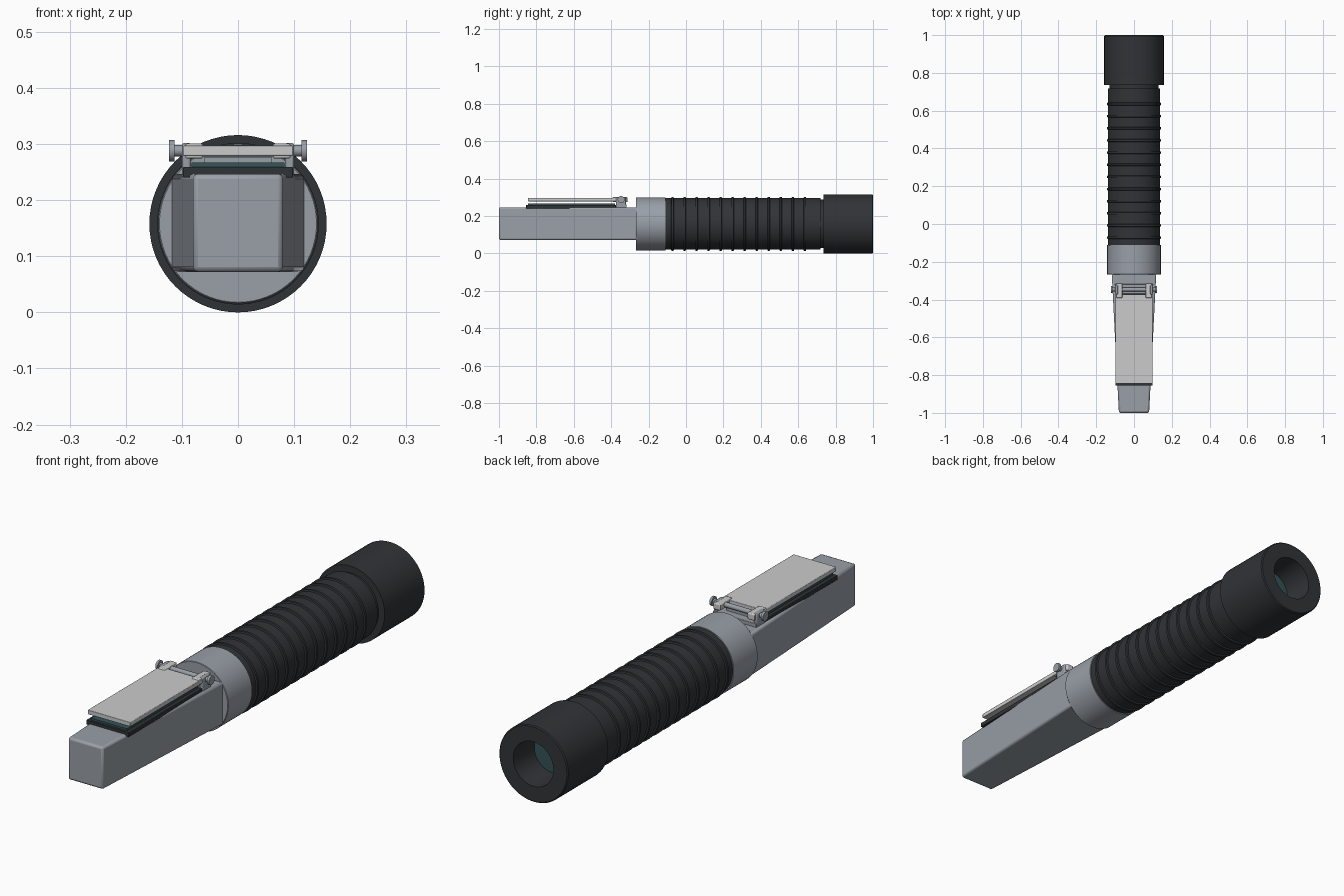
import bpy, bmesh, math
from mathutils import Vector

if "Cube" in bpy.data.objects:
    bpy.data.objects.remove(bpy.data.objects["Cube"])

ZC = 0.158  # height of the tube axis


def material(name, rgb):
    m = bpy.data.materials.new(name)
    m.diffuse_color = (*rgb, 1)
    m.use_nodes = True
    m.node_tree.nodes["Principled BSDF"].inputs["Base Color"].default_value = m.diffuse_color
    return m


RUBBER = material("black_rubber", (0.03, 0.033, 0.037))
STEEL = material("grey_metal", (0.32, 0.35, 0.39))
GLASS = material("teal_glass", (0.035, 0.09, 0.10))
COVER = material("white_plastic", (0.72, 0.73, 0.74))


def finish(name, bm, mat, bevel=0):
    bmesh.ops.recalc_face_normals(bm, faces=bm.faces)
    me = bpy.data.meshes.new(name)
    bm.to_mesh(me)
    bm.free()
    me.materials.append(mat)
    ob = bpy.data.objects.new(name, me)
    bpy.context.collection.objects.link(ob)
    if bevel:
        mod = ob.modifiers.new("bevel", "BEVEL")
        mod.width, mod.segments = bevel, 2
    bpy.ops.object.select_all(action='DESELECT')
    ob.select_set(True)
    bpy.context.view_layer.objects.active = ob
    bpy.ops.object.shade_smooth_by_angle(angle=math.radians(35))
    return ob


def lathe(name, profile, mat, n=64):
    """Revolve (y, radius) points about the tube axis."""
    bm = bmesh.new()
    rings = []
    for y, r in profile:
        if r == 0:
            rings.append([bm.verts.new((0, y, ZC))] * n)
        else:
            rings.append([bm.verts.new((r * math.cos(2 * math.pi * i / n), y,
                                        ZC + r * math.sin(2 * math.pi * i / n))) for i in range(n)])
    for a, b in zip(rings, rings[1:]):
        for i in range(n):
            j = (i + 1) % n
            bm.faces.new(dict.fromkeys((a[i], a[j], b[j], b[i])))
    return finish(name, bm, mat)


def box(name, x, y, z, mat, bevel=0, front_half=None):
    """Box from ranges; front_half sets a narrower half width at the front end."""
    bm = bmesh.new()
    bmesh.ops.create_cube(bm, size=1)
    for v in bm.verts:
        s = v.co + Vector((0.5, 0.5, 0.5))
        at_front = s.y < 0.5
        v.co = [lo + (hi - lo) * t for (lo, hi), t in zip((x, y, z), s)]
        if front_half and at_front:
            v.co.x = math.copysign(front_half, v.co.x)
    return finish(name, bm, mat, bevel)


def x_rod(name, x0, x1, r, y, z, mat):
    bm = bmesh.new()
    bmesh.ops.create_cone(bm, cap_ends=True, segments=24, radius1=r, radius2=r, depth=x1 - x0)
    for v in bm.verts:
        v.co = Vector((v.co.z + (x0 + x1) / 2, v.co.x + y, v.co.y + z))
    return finish(name, bm, mat)


# Eyepiece cup with bore and lens
lathe("eyepiece", [(0.735, 0), (0.735, 0.158), (0.996, 0.158), (1.0, 0.154),
                   (1.0, 0.092), (0.87, 0.085), (0.87, 0)], RUBBER)
lathe("eyepiece_lens", [(0.865, 0), (0.865, 0.084), (0.875, 0.083), (0.88, 0)], GLASS)
lathe("neck", [(0.70, 0), (0.70, 0.130), (0.74, 0.130), (0.74, 0)], RUBBER)

# Ribbed rubber grip, one continuous profile
grip = [(-0.11, 0), (-0.11, 0.138)]
for i in range(12):
    y = -0.072 + i * 0.0643
    grip += [(y - 0.007, 0.138), (y - 0.005, 0.144), (y + 0.005, 0.144), (y + 0.007, 0.138)]
grip += [(0.718, 0.138), (0.718, 0)]
lathe("ribbed_grip", grip, RUBBER)

# Metal collar
lathe("collar", [(-0.268, 0), (-0.268, 0.140), (-0.266, 0.142), (-0.11, 0.142), (-0.11, 0)], STEEL)

# Tapered prism housing
box("prism_housing", (-0.118, 0.118), (-1.0, -0.26), (0.072, 0.247), STEEL, 0.009, 0.08)

# Prism bed with glass on top
box("prism_bed", (-0.098, 0.098), (-0.855, -0.375), (0.24, 0.259), RUBBER, 0.002)
box("prism_glass", (-0.083, 0.083), (-0.845, -0.38), (0.255, 0.267), GLASS)

# Daylight cover plate
box("cover_plate", (-0.098, 0.098), (-0.845, -0.372), (0.279, 0.297), COVER, 0.002)

# Hinge: base, pin, and mirrored lugs, ears and knobs
HY, HZ = -0.347, 0.288
box("hinge_base", (-0.1, 0.1), (-0.372, -0.318), (0.243, 0.262), STEEL, 0.002)
box("hinge_riser", (-0.06, 0.06), (-0.368, -0.352), (0.258, 0.277), STEEL)
x_rod("hinge_pin", -0.118, 0.118, 0.010, HY, HZ, STEEL)
for side, s in (("left", -1), ("right", 1)):
    def span(a, b):
        return tuple(sorted((s * a, s * b)))
    box(f"hinge_lug_{side}", span(0.084, 0.100), (-0.374, -0.322), (0.245, 0.302), STEEL, 0.004)
    box(f"cover_ear_{side}", span(0.062, 0.094), (-0.392, -0.312), (0.274, 0.301), COVER, 0.004)
    x_rod(f"hinge_knob_{side}", *span(0.113, 0.123), 0.019, HY, HZ, STEEL)
